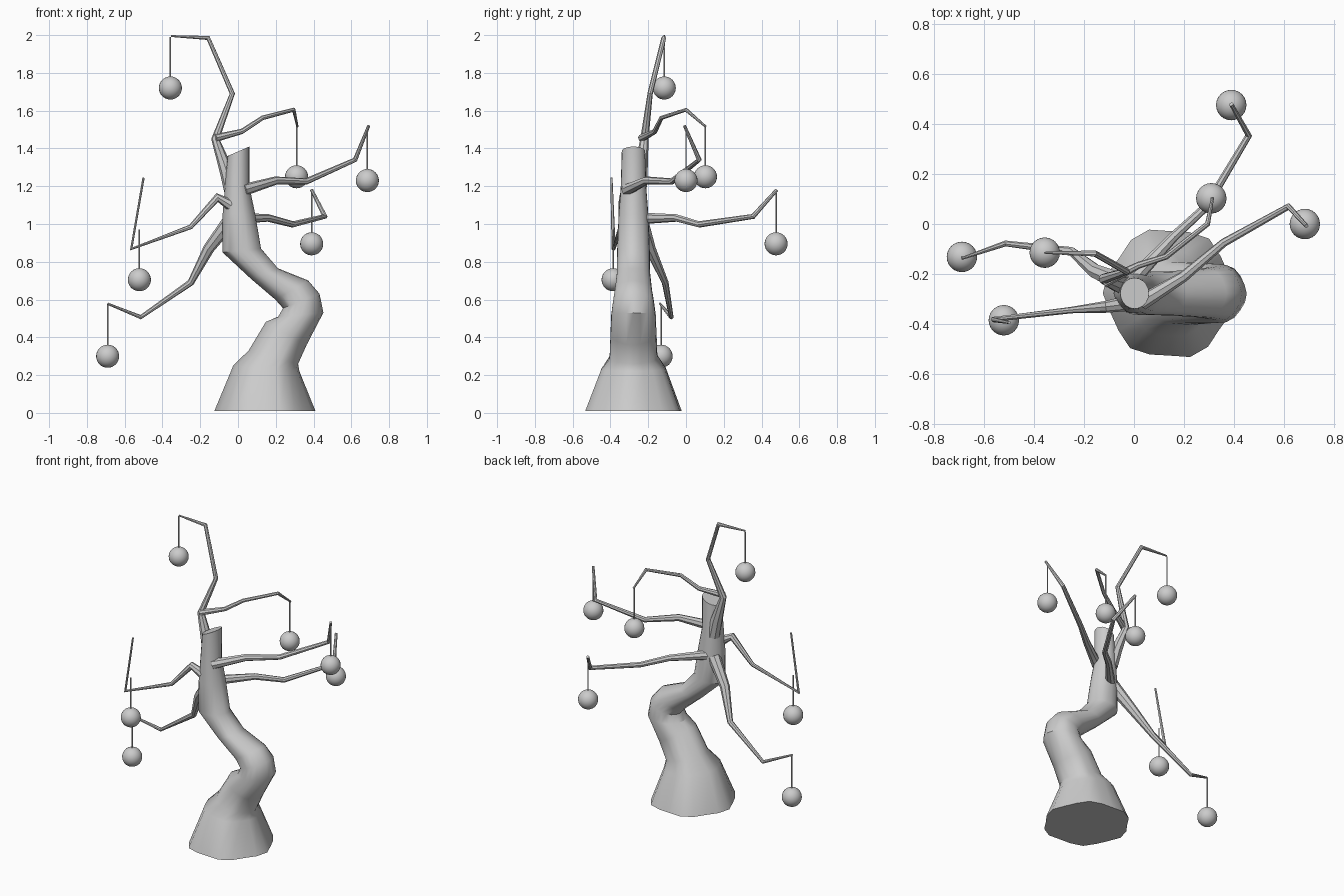
import bpy, bmesh, math
from mathutils import Vector


def finish(name, bm, angle):
    bmesh.ops.recalc_face_normals(bm, faces=bm.faces)
    me = bpy.data.meshes.new(name)
    bm.to_mesh(me)
    bm.free()
    ob = bpy.data.objects.new(name, me)
    bpy.context.collection.objects.link(ob)
    bpy.ops.object.select_all(action='DESELECT')
    ob.select_set(True)
    bpy.context.view_layer.objects.active = ob
    bpy.ops.object.shade_smooth_by_angle(angle=math.radians(angle))
    return ob


def loft(name, rings, angle=30):
    """Skin a list of equal-sized point rings and cap both ends."""
    bm = bmesh.new()
    vs = [[bm.verts.new(p) for p in r] for r in rings]
    n = len(vs[0])
    for a, b in zip(vs, vs[1:]):
        for i in range(n):
            j = (i + 1) % n
            bm.faces.new((a[i], a[j], b[j], b[i]))
    bm.faces.new(vs[0])
    bm.faces.new(vs[-1])
    return finish(name, bm, angle)


def tube(name, pts, radii, sides=8):
    """Tapered tube with mitred bends."""
    pts = [Vector(p) for p in pts]
    dirs = [(b - a).normalized() for a, b in zip(pts, pts[1:])]
    u = dirs[0].orthogonal().normalized()
    rings = []
    for k, p in enumerate(pts):
        d_in, d_out = dirs[max(k - 1, 0)], dirs[min(k, len(dirs) - 1)]
        t = (d_in + d_out).normalized()
        u = (u - t * u.dot(t)).normalized()
        v = t.cross(u)
        rings.append([p + radii[k] * (u * math.cos(2 * math.pi * i / sides) +
                                      v * math.sin(2 * math.pi * i / sides))
                      for i in range(sides)])
    return loft(name, rings)


# Trunk: each section is left x, left z, right x, right z, half depth, root flare
sections = [
    (-0.115, 0.01, 0.40, 0.01, 0.26, 0.045),
    (-0.02, 0.25, 0.32, 0.22, 0.175, 0.035),
    (0.06, 0.33, 0.315, 0.26, 0.13, 0.03),
    (0.15, 0.48, 0.36, 0.36, 0.125, 0.03),
    (0.215, 0.51, 0.45, 0.53, 0.12, 0.02),
    (0.24, 0.555, 0.43, 0.63, 0.11, 0.02),
    (0.20, 0.60, 0.37, 0.70, 0.10, 0.02),
    (0.07, 0.71, 0.21, 0.765, 0.09, 0.02),
    (-0.08, 0.85, 0.12, 0.87, 0.088, 0.02),
    (-0.08, 1.05, 0.09, 1.05, 0.08, 0.02),
    (-0.068, 1.20, 0.06, 1.20, 0.068, 0.01),
    (-0.055, 1.36, 0.06, 1.41, 0.062, 0.0),
]
N = 20
rings = []
for lx, lz, rx, rz, ry, flare in sections:
    ring = []
    for i in range(N):
        a = 2 * math.pi * i / N
        w = 1 + flare * math.cos(6 * a + 0.5)
        c, s = math.cos(a) * w, math.sin(a) * w
        ring.append(((lx + rx) / 2 + c * (rx - lx) / 2, -0.278 + s * ry,
                     max(0.0, (lz + rz) / 2 + c * (rz - lz) / 2)))
    rings.append(ring)
loft("trunk", rings, 35)

# Branches: path, radii
branches = {
    "crown": ([(-0.03, -0.25, 1.16), (-0.06, -0.24, 1.28), (-0.12, -0.22, 1.45),
               (-0.03, -0.19, 1.69), (-0.158, -0.118, 1.985), (-0.355, -0.115, 1.995)],
              [.04, .037, .022, .014, .013, .005]),
    "upper_right": ([(-0.12, -0.235, 1.455), (0.02, -0.165, 1.49), (0.13, -0.13, 1.562),
                     (0.295, 0.0, 1.605), (0.315, 0.105, 1.515)],
                    [.021, .014, .012, .011, .006]),
    "middle_right": ([(0.03, -0.315, 1.18), (0.20, -0.21, 1.23), (0.36, -0.075, 1.225),
                      (0.62, 0.07, 1.34), (0.692, -0.008, 1.52)],
                     [.032, .022, .017, .013, .008]),
    "back_right": ([(0.0, -0.22, 1.03), (0.16, -0.05, 1.032), (0.29, 0.07, 0.998),
                    (0.46, 0.355, 1.04), (0.39, 0.48, 1.18)],
                   [.03, .02, .017, .014, .009]),
    "lower_left": ([(-0.04, -0.24, 1.02), (-0.155, -0.19, 0.87), (-0.25, -0.11, 0.69),
                    (-0.515, -0.078, 0.507), (-0.69, -0.138, 0.578)],
                   [.04, .03, .018, .012, .006]),
    "middle_left": ([(-0.04, -0.32, 1.10), (-0.11, -0.332, 1.14), (-0.25, -0.345, 0.985),
                     (-0.565, -0.383, 0.868), (-0.50, -0.395, 1.245)],
                    [.03, .024, .013, .011, .006]),
}
# Hanging balls: centre and top of string
balls = {
    "crown": ((-0.358, -0.115, 1.72), 1.99),
    "upper_right": ((0.31, 0.103, 1.25), 1.52),
    "middle_right": ((0.685, 0.0, 1.23), 1.50),
    "back_right": ((0.39, 0.477, 0.895), 1.165),
    "lower_left": ((-0.69, -0.132, 0.30), 0.575),
    "middle_left": ((-0.522, -0.386, 0.705), 0.97),
}
for name, (path, radii) in branches.items():
    tube(name + "_branch", path, radii)
    (x, y, z), top = balls[name]
    tube(name + "_string", [(x, y, z), (x, y, top)], [.004, .004], 6)
    bm = bmesh.new()
    bmesh.ops.create_uvsphere(bm, u_segments=24, v_segments=16, radius=0.061)
    bmesh.ops.translate(bm, verts=bm.verts, vec=(x, y, z))
    finish(name + "_ball", bm, 40)
